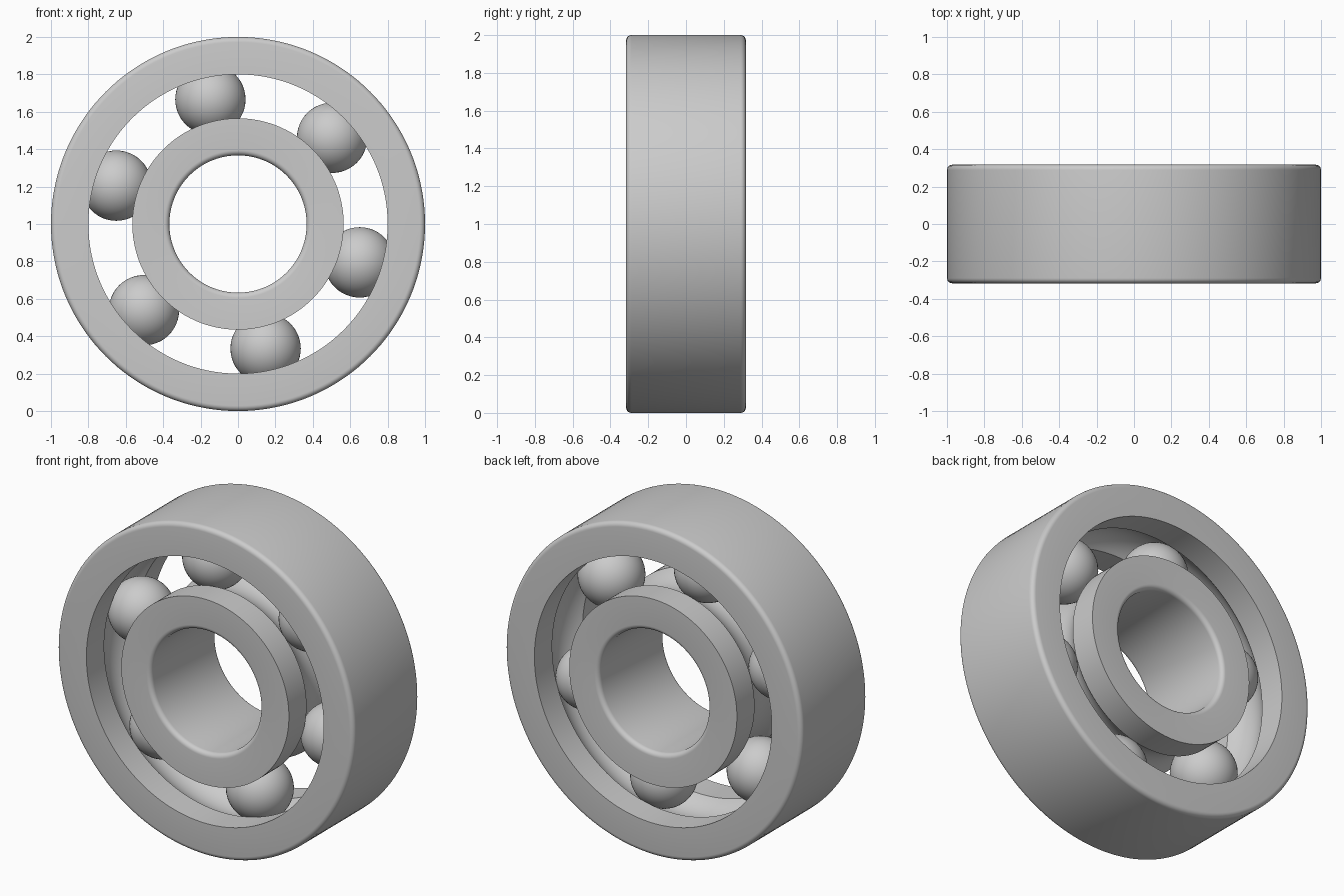
import bpy, bmesh
from math import sin, cos, radians, pi, asin
from mathutils import Vector, Matrix

cube = bpy.data.objects.get("Cube")
if cube:
    bpy.data.objects.remove(cube, do_unlink=True)

HALF = 0.317      # half width of both rings
FILLET = 0.028    # rounded edge radius
PITCH = 0.682     # radius of the ball circle
BALL = 0.188      # ball radius
SEGMENTS = 144

steel = bpy.data.materials.new("grey steel")
steel.use_nodes = True
grey = (0.6, 0.6, 0.6, 1)
steel.diffuse_color = grey
steel.node_tree.nodes["Principled BSDF"].inputs["Base Color"].default_value = grey


def finish(name, bm):
    bmesh.ops.recalc_face_normals(bm, faces=bm.faces)
    mesh = bpy.data.meshes.new(name)
    bm.to_mesh(mesh)
    bm.free()
    mesh.materials.append(steel)
    obj = bpy.data.objects.new(name, mesh)
    bpy.context.collection.objects.link(obj)
    bpy.ops.object.select_all(action='DESELECT')
    obj.select_set(True)
    bpy.context.view_layer.objects.active = obj
    bpy.ops.object.shade_smooth_by_angle(angle=radians(30))
    return obj


def race_ring(name, plain, grooved):
    """Ring about y: rounded edges at radius plain, ball groove at radius grooved."""
    side = 1 if grooved > plain else -1
    profile = []
    # rounded edges of the plain wall
    for end in (-1, 1):
        corner = [(plain + side * FILLET * (1 - cos(a)), end * (HALF - FILLET + FILLET * sin(a)))
                  for a in (i * pi / 12 for i in range(7))]
        profile += corner if end > 0 else corner[::-1]
    # grooved wall, from the back edge to the front edge
    profile.append((grooved, HALF))
    reach = asin(abs(PITCH - grooved) / BALL)
    for i in range(17):
        a = reach + (pi - 2 * reach) * i / 16
        profile.append((PITCH - side * BALL * sin(a), BALL * cos(a)))
    profile.append((grooved, -HALF))

    bm = bmesh.new()
    loops = []
    for s in range(SEGMENTS):
        t = 2 * pi * s / SEGMENTS
        loops.append([bm.verts.new((r * cos(t), y, 1 + r * sin(t))) for r, y in profile])
    n = len(profile)
    for s in range(SEGMENTS):
        a, b = loops[s], loops[(s + 1) % SEGMENTS]
        for i in range(n):
            j = (i + 1) % n
            bm.faces.new((a[i], a[j], b[j], b[i]))
    return finish(name, bm)


race_ring("outer_ring", 1.0, 0.8)
race_ring("inner_ring", 0.367, 0.565)

# six balls evenly spaced in the groove
for k in range(6):
    t = radians(42.5 + 60 * k)
    bm = bmesh.new()
    bmesh.ops.create_uvsphere(bm, u_segments=48, v_segments=24, radius=BALL,
                              matrix=Matrix.Translation(Vector((PITCH * cos(t), 0, 1 + PITCH * sin(t)))))
    finish(f"ball_{k + 1}", bm)
